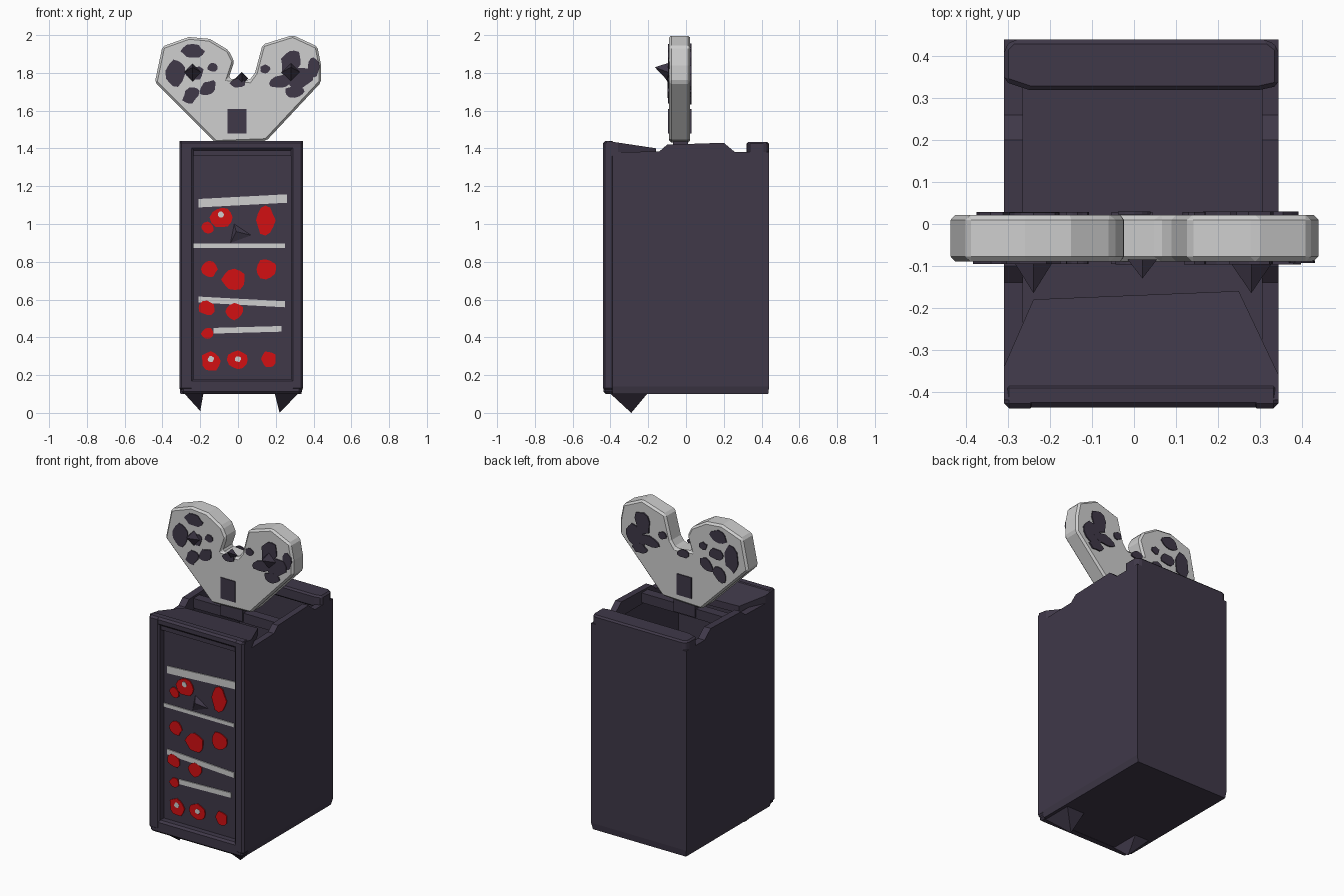
import bpy, bmesh, math, random

if "Cube" in bpy.data.objects:
    bpy.data.objects.remove(bpy.data.objects["Cube"])
random.seed(4)


def material(name, rgb):
    m = bpy.data.materials.new(name)
    m.diffuse_color = (*rgb, 1)
    m.use_nodes = True
    m.node_tree.nodes["Principled BSDF"].inputs["Base Color"].default_value = m.diffuse_color
    return m


DARK = material("dark_purple", (0.05, 0.04, 0.066))
GREY = material("light_grey", (0.62, 0.62, 0.62))
RED = material("red", (0.65, 0.005, 0.006))


def finish(name, bm, mat, bevel=0):
    bmesh.ops.recalc_face_normals(bm, faces=bm.faces)
    me = bpy.data.meshes.new(name)
    bm.to_mesh(me)
    bm.free()
    me.materials.append(mat)
    ob = bpy.data.objects.new(name, me)
    bpy.context.collection.objects.link(ob)
    if bevel:
        b = ob.modifiers.new("bevel", "BEVEL")
        b.width = bevel
        b.segments = 1
    return ob


def prism(name, pts, plane, a, b, mat, bevel=0):
    """Extrude a 2D outline lying in plane xz, xy or yz from a to b."""
    place = {"xz": lambda u, v, w: (u, w, v),
             "xy": lambda u, v, w: (u, v, w),
             "yz": lambda u, v, w: (w, u, v)}[plane]
    bm = bmesh.new()
    ends = [[bm.verts.new(place(u, v, w)) for u, v in pts] for w in (a, b)]
    for e in ends:
        bm.faces.new(e)
    n = len(pts)
    for i in range(n):
        j = (i + 1) % n
        bm.faces.new((ends[0][i], ends[0][j], ends[1][j], ends[1][i]))
    return finish(name, bm, mat, bevel)


def box(name, x0, x1, y0, y1, z0, z1, mat, bevel=0):
    return prism(name, [(x0, z0), (x1, z0), (x1, z1), (x0, z1)], "xz", y0, y1, mat, bevel)


def blob(name, x, z, rx, rz, y, mat, tilt=0, rough=0.12, thick=0.006):
    """Irregular flat spot facing the front."""
    pts = []
    for i in range(12):
        t = i * math.tau / 12
        r = 1 + random.uniform(-rough, rough)
        u, v = rx * r * math.cos(t), rz * r * math.sin(t)
        pts.append((x + u * math.cos(tilt) - v * math.sin(tilt),
                    z + u * math.sin(tilt) + v * math.cos(tilt)))
    return prism(name, pts, "xz", y, y + thick, mat)


def spike(name, base, tip, mat):
    bm = bmesh.new()
    ring = [bm.verts.new(p) for p in base]
    t = bm.verts.new(tip)
    bm.faces.new(ring)
    for i in range(len(ring)):
        bm.faces.new((ring[i], ring[(i + 1) % len(ring)], t))
    return finish(name, bm, mat)


# Hollow cabinet, open at the top
bm = bmesh.new()
loops = [(-.305, .335, -.39, .435, .10), (-.31, .345, -.39, .44, .14),
         (-.31, .345, -.39, .44, 1.38), (-.27, .31, -.37, .40, 1.38),
         (-.27, .31, -.37, .40, .14)]
rings = [[bm.verts.new(p) for p in ((x0, y0, z), (x1, y0, z), (x1, y1, z), (x0, y1, z))]
         for x0, x1, y0, y1, z in loops]
for r, s in zip(rings, rings[1:]):
    for i in range(4):
        j = (i + 1) % 4
        bm.faces.new((r[i], r[j], s[j], s[i]))
bm.faces.new(rings[0])
bm.faces.new(rings[-1])
finish("cabinet", bm, DARK)

# Raised frame around the front panel
box("frame_left", -.31, -.235, -.44, -.38, .12, 1.44, DARK, .012)
box("frame_right", .28, .345, -.44, -.38, .12, 1.44, DARK, .012)
box("frame_top", -.30, .335, -.438, -.38, 1.39, 1.44, DARK, .012)
box("frame_bottom", -.30, .335, -.438, -.38, .10, .18, DARK, .012)

# Top rim: front lid, back lid and side rails
lid = prism("front_lid", [(-.31, -.42), (.345, -.42), (.345, -.36), (.25, -.16),
                          (-.24, -.18), (-.31, -.34)], "xy", 1.36, 1.44, DARK)
for v in lid.data.vertices:
    if v.co.z > 1.4:
        v.co.z -= 0.15 * (v.co.y + .42)
prism("back_lid", [(-.31, .42), (-.29, .44), (.32, .44), (.345, .42), (.345, .33),
                   (.30, .32), (-.25, .32), (-.31, .34)], "xy", 1.36, 1.435, DARK, .01)
rail = [(-.34, 1.34), (-.34, 1.38), (-.14, 1.385), (-.1, 1.42), (.2, 1.43),
        (.26, 1.38), (.35, 1.38), (.35, 1.34)]
prism("left_rail", rail, "yz", -.31, -.265, DARK)
prism("right_rail", rail, "yz", .305, .345, DARK)

# Pointed front feet
spike("left_foot", [(-.30, -.42, .12), (-.18, -.42, .12), (-.18, -.19, .12), (-.30, -.19, .12)],
      (-.20, -.29, .01), DARK)
spike("right_foot", [(.19, -.42, .12), (.335, -.42, .12), (.335, -.19, .12), (.19, -.19, .12)],
      (.22, -.29, 0), DARK)

# Shelf strips on the front panel
for x0, x1, za, zb, h in ((-.21, .26, 1.11, 1.135, .045), (-.24, .25, .885, .885, .022),
                          (-.21, .25, .60, .575, .032), (-.13, .23, .435, .445, .03)):
    h /= 2
    prism("shelf_strip", [(x0, za - h), (x1, zb - h), (x1, zb + h), (x0, za + h)],
          "xz", -.396, -.388, GREY)

# Red goods on the front panel
for x, z, rx, rz in ((-.085, 1.035, .06, .055), (-.16, .98, .032, .03), (.145, 1.02, .05, .075),
                     (-.153, .76, .042, .042), (-.02, .705, .062, .058), (.148, .76, .056, .052),
                     (-.164, .555, .042, .038), (-.02, .537, .048, .042), (-.16, .42, .033, .031),
                     (-.143, .275, .05, .052), (0, .28, .055, .052), (.164, .285, .038, .042)):
    blob("red_item", x, z, rx, rz, -.397, RED)
for x, z in ((-.09, 1.05), (-.143, .285), (0, .285)):
    blob("item_highlight", x, z, .016, .016, -.399, GREY)
spike("panel_spike", [(-.04, -.39, .90), (.07, -.39, .94), (-.02, -.39, 1.0)],
      (-.01, -.41, .96), DARK)

# Two-lobed sign on a crossbar
box("sign_crossbar", -.29, .32, -.06, 0, 1.35, 1.41, DARK)
box("sign_post", -.07, .08, -.07, .01, 1.36, 1.45, DARK)
outline = [(-.12, 1.43), (-.44, 1.75), (-.40, 1.94), (-.26, 1.99), (-.15, 1.98), (-.05, 1.92),
           (-.02, 1.86), (-.05, 1.77), (.06, 1.76), (.09, 1.80), (.13, 1.95), (.29, 2.0),
           (.42, 1.94), (.44, 1.84), (.44, 1.75), (.15, 1.44)]
prism("sign", outline, "xz", -.09, .022, GREY, .012)

# Dark spots and label on both sides of the sign
spots = [(-.24, 1.915, .058, .035, 0), (-.33, 1.80, .05, .075, -.2), (-.23, 1.80, .05, .035, 0),
         (-.25, 1.68, .035, .05, -.7), (-.16, 1.72, .052, .032, .6), (-.135, 1.83, .028, .022, 0),
         (.145, 1.82, .026, .022, 0), (.28, 1.86, .05, .068, -.3), (.33, 1.77, .07, .055, .8),
         (.24, 1.76, .075, .032, .2), (.30, 1.70, .05, .03, 0), (0, 1.745, .04, .025, 0)]
for y in (-.095, .02):
    for i, (x, z, rx, rz, t) in enumerate(spots):
        blob("sign_spot", x, z, rx, rz, y - i * .0002 if y < 0 else y + i * .0002, DARK, t, .15, .008)
    box("sign_label", -.055, .045, y, y + .008, 1.48, 1.61, DARK)
blob("side_spot", .40, 1.83, .03, .05, -.093, DARK)

# Dark points sticking out of the sign
for x, z, r, tip in ((-.24, 1.80, .05, -.165), (.02, 1.77, .035, -.13), (.28, 1.80, .055, -.165)):
    spike("sign_point", [(x - r, -.085, z), (x, -.085, z - r), (x + r, -.085, z), (x, -.085, z + r)],
          (x, tip, z + .03), DARK)
